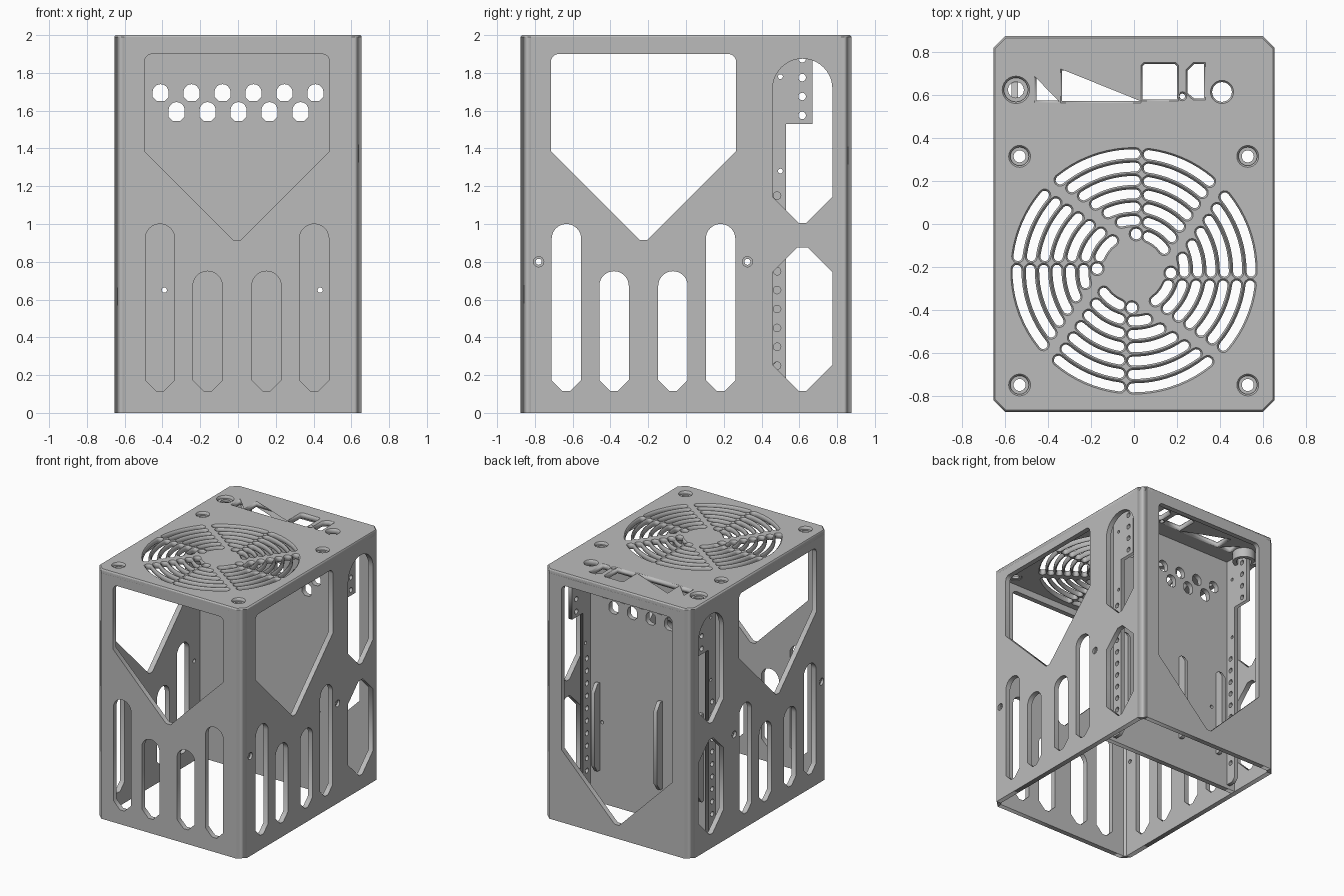
import bpy
from math import sin, cos, asin, pi, radians, degrees
from mathutils import Matrix, Vector

cube = bpy.data.objects.get("Cube")
if cube:
    bpy.data.objects.remove(cube)

grey = bpy.data.materials.new("light grey")
grey.use_nodes = True
colour = (0.5, 0.5, 0.5, 1)
grey.diffuse_color = colour
grey.node_tree.nodes["Principled BSDF"].inputs["Base Color"].default_value = colour

# Plate directions: columns are the plate's width, height and thickness axes
FACING_FRONT = Matrix(((1, 0, 0), (0, 0, -1), (0, 1, 0))).to_4x4()
FACING_SIDE = Matrix(((0, 0, 1), (1, 0, 0), (0, 1, 0))).to_4x4()
FLAT = Matrix.Identity(4)


def plate(name, outline, holes, thick, centre, turn=FLAT, bevel=0):
    """Flat plate from an outline with holes, given thickness."""
    curve = bpy.data.curves.new(name, "CURVE")
    curve.dimensions = "2D"
    curve.fill_mode = "BOTH"
    curve.extrude = thick / 2 - bevel
    curve.bevel_depth = bevel
    curve.bevel_resolution = 0
    curve.offset = -bevel
    for loop in [outline] + holes:
        spline = curve.splines.new("POLY")
        spline.points.add(len(loop) - 1)
        for point, (u, v) in zip(spline.points, loop):
            point.co = (u, v, 0, 1)
        spline.use_cyclic_u = True
    temp = bpy.data.objects.new(name + " curve", curve)
    bpy.context.collection.objects.link(temp)
    graph = bpy.context.evaluated_depsgraph_get()
    mesh = bpy.data.meshes.new_from_object(temp.evaluated_get(graph))
    bpy.data.objects.remove(temp)
    bpy.data.curves.remove(curve)
    mesh.name = name
    mesh.materials.clear()
    mesh.materials.append(grey)
    mesh.transform(Matrix.Translation(Vector(centre)) @ turn)
    obj = bpy.data.objects.new(name, mesh)
    bpy.context.collection.objects.link(obj)
    return obj


def rect(u0, u1, v0, v1):
    return [(u0, v0), (u1, v0), (u1, v1), (u0, v1)]


def arc(u, v, r, start, end, n):
    steps = [radians(start + (end - start) * i / n) for i in range(n + 1)]
    return [(u + r * cos(a), v + r * sin(a)) for a in steps]


def circle(u, v, r, n=24):
    return arc(u, v, r, 0, 360, n)[:-1]


def pointed(u, half, low, high, r, n=10, tip=0.02):
    """Opening with a 45 degree point below and corners of radius r above."""
    shoulder = low + half - tip
    reach = half - r
    top = arc(u + reach, high - r, r, 0, 90, n)
    left = arc(u - reach, high - r, r, 90, 180, n)
    if reach < 0.001:
        left = left[1:]
    return ([(u - half, shoulder), (u - tip, low), (u + tip, low),
             (u + half, shoulder)] + top + left)


def wall_openings(u):
    """One large window and four slots."""
    holes = [pointed(u, 0.49, 0.915, 1.9, 0.04, 5)]
    for side in (-1, 1):
        holes.append(pointed(u + side * 0.408, 0.078, 0.115, 1.0, 0.078))
        holes.append(pointed(u + side * 0.156, 0.078, 0.115, 0.75, 0.078))
    return holes


W, D, C, T = 0.655, 0.875, 0.055, 0.04
RIM = 1.99

# Front and back walls
plate("front_wall", rect(C - W, W - C, 0, RIM), wall_openings(-0.005),
      T, (0, T / 2 - D, 0), FACING_FRONT)
plate("back_wall", rect(C - W, W - C, 0, RIM),
      [pointed(0, 0.49, 0.11, 1.9, 0.04, 5)],
      T, (0, D - T / 2, 0), FACING_FRONT)

# Side walls, with recessed screw holes and corner posts
SCREWS = (-0.78, 0.325)
for side, label in ((1, "left"), (-1, "right")):
    holes = wall_openings(-0.225)
    holes.append(pointed(0.617, 0.158, 1.005, 1.875, 0.158))
    holes.append(pointed(0.617, 0.158, 0.115, 0.875, 0.13, 1))
    holes += [circle(y, 0.8, 0.027) for y in SCREWS]
    plate(label + "_wall", rect(C - D, D - C, 0, RIM), holes,
          T, (side * (W - T / 2), 0, 0), FACING_SIDE)
    for y in SCREWS:
        plate(label + "_screw_seat", circle(y, 0.8, 0.027), [circle(y, 0.8, 0.016)],
              T / 2, (side * (W - 0.75 * T), 0, 0), FACING_SIDE)
    for end, where in ((-1, "front"), (1, "back")):
        post = [(W - C, D), (W, D - C), (W - T, D - C), (W - C, D - T)]
        plate(where + "_" + label + "_corner",
              [(side * x, end * y) for x, y in post], [], RIM, (0, 0, RIM / 2))

# Fan grille: rings of slots between offset spokes, repeated in four quarters
FAN_Y = -0.218
HALF = 0.021


def ring_slot(r, start, end):
    inset = degrees(HALF / r)
    start, end = start + inset, end - inset
    if end - start < 1:
        start = end = (start + end) / 2
        a = radians(start)
        return circle(r * cos(a), FAN_Y + r * sin(a), HALF + 0.004, 16)
    n = max(2, int((end - start) / 4))

    def cap(angle, first):
        a = radians(angle)
        return arc(r * cos(a), FAN_Y + r * sin(a), HALF, first, first + 180, 6)[1:-1]

    return (arc(0, FAN_Y, r + HALF, start, end, n) + cap(end, end)
            + arc(0, FAN_Y, r - HALF, end, start, n) + cap(start, start + 180))


def spoke(angle, offset, r):
    return angle - degrees(asin(offset / r))


top_holes = []
for ring in range(7):
    r = 0.172 + 0.0622 * ring
    for turn in (0, 90, 180, 270):
        top_holes.append(ring_slot(r, turn + spoke(56, 0.08, r), turn + spoke(90, 0.045, r)))
        top_holes.append(ring_slot(r, turn + spoke(90, 0.028, r), turn + spoke(146, 0.138, r)))

# Connector openings at the back of the top
top_holes += [
    rect(-0.455, -0.35, 0.575, 0.68),
    rect(-0.335, 0.025, 0.572, 0.715),
    [(0.04, 0.58), (0.2, 0.58), (0.2, 0.735), (0.19, 0.745), (0.05, 0.745), (0.04, 0.735)],
    [(0.28, 0.585), (0.325, 0.585), (0.325, 0.745), (0.28, 0.745), (0.25, 0.715), (0.25, 0.61)],
    circle(0.225, 0.595, 0.013, 12),
    circle(0.41, 0.615, 0.046),
]

# Recessed holes: position, outer radius, inner radius
seats = [(x, y, 0.043, 0.028) for x in (-0.533, 0.53) for y in (0.315, -0.75)]
seats.append((-0.55, 0.625, 0.056, 0.037))
for x, y, outer, inner in seats:
    top_holes.append(circle(x, y, outer))
    plate("top_screw_seat", circle(x, y, outer + 0.004), [circle(x, y, inner)],
          0.02, (0, 0, 1.968))
plate("button_collar", circle(-0.55, 0.625, 0.085), [circle(-0.55, 0.625, 0.056)],
      0.08, (0, 0, 1.92))

# Top plate
outline = [(C - W, -D), (W - C, -D), (W, C - D), (W, D - C),
           (W - C, D), (C - W, D), (-W, D - C), (-W, C - D)]
plate("top_plate", outline, top_holes, 0.045, (0, 0, 1.9775), FLAT, 0.008)

# Inner divider with cable holes
vents = [pointed(-0.41 + 0.164 * i, 0.042, 1.65, 1.74, 0.042) for i in range(6)]
vents += [pointed(-0.325 + 0.164 * i, 0.042, 1.545, 1.645, 0.042) for i in range(5)]
vents += [circle(x, 0.65, 0.014, 12) for x in (-0.39, 0.435)]
plate("divider", rect(T - W, W - T, 0, 1.96), vents, T, (0, 0.42, 0), FACING_FRONT)

# Perforated mounting rails behind the divider
rail = [(0.43, 0.03), (0.5, 0.03), (0.53, 0.06), (0.53, 1.53),
        (0.67, 1.53), (0.67, 1.96), (0.43, 1.96)]
for side, label in ((1, "left"), (-1, "right")):
    first = 0.25 if side > 0 else 0.2
    holes = [circle(0.482, first + 0.1 * i, 0.02, 16) for i in range(10)]
    holes += [circle(0.615, z, 0.02, 16) for z in (1.575, 1.675, 1.775, 1.875)]
    holes += [circle(0.5, z, 0.013, 12) for z in (1.28, 1.78)]
    plate(label + "_rail", rail, holes, 0.03, (side * 0.555, 0, 0), FACING_SIDE)

# Drive brackets on the back of the divider
fin = [(0.43, 0.26), (0.47, 0.26), (0.51, 0.32), (0.51, 0.9), (0.47, 0.96), (0.43, 0.96)]
for x in (-0.45, -0.085, 0.47):
    plate("drive_bracket", fin, [], 0.03, (x, 0, 0), FACING_SIDE)
